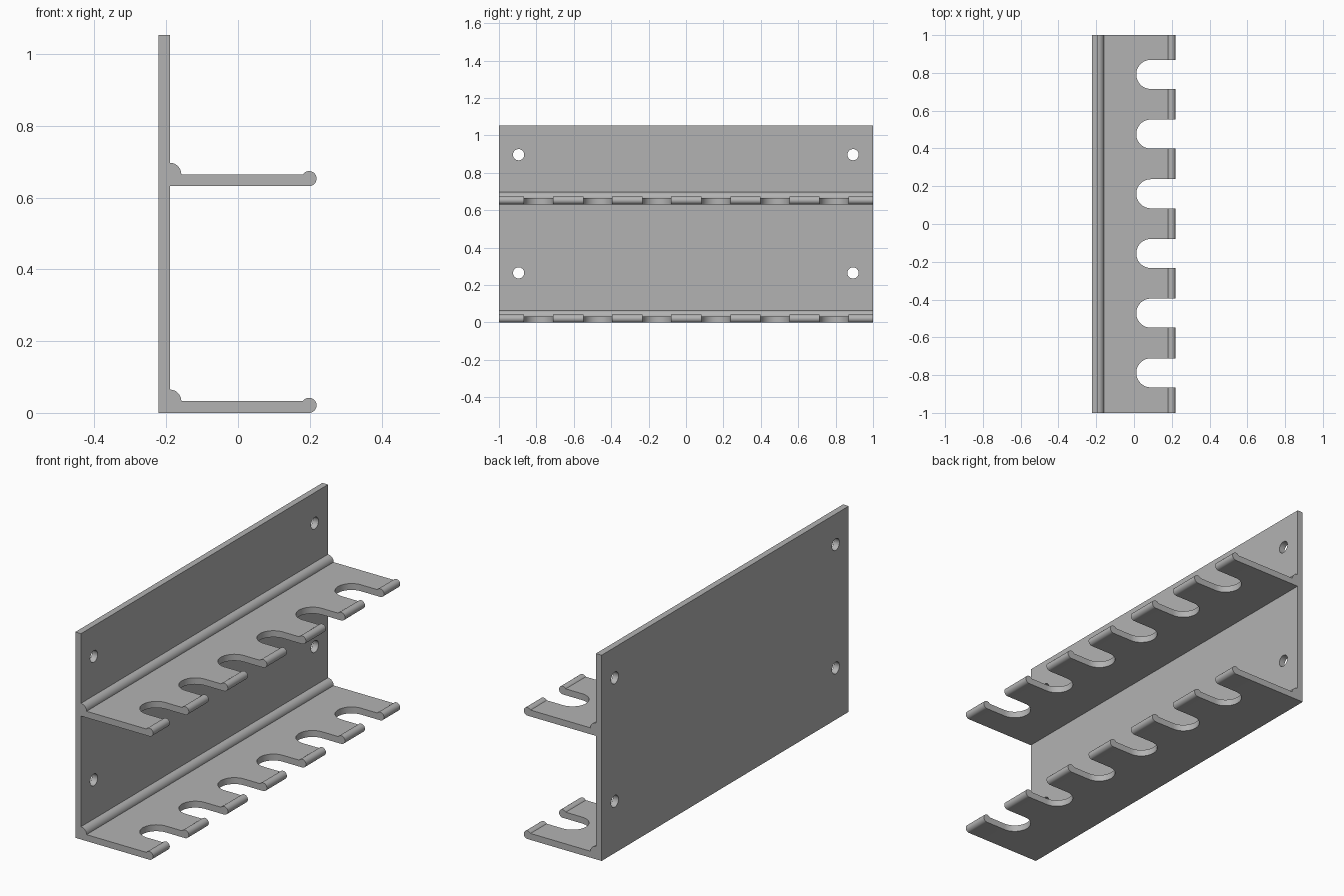
import bpy
import bmesh
from math import sin, cos, radians, asin, degrees
from mathutils import Vector

if "Cube" in bpy.data.objects:
    bpy.data.objects.remove(bpy.data.objects["Cube"])

BACK, WALL, HEIGHT = -0.222, -0.19, 1.054   # back plate
THICK, LIP_R, LIP_X = 0.033, 0.021, 0.198   # shelf and its rounded lip
BEAD = 0.032                                # bead in the inner corner
SHELVES = (0.0, 0.632)
SLOT_R, SLOT_X, PITCH = 0.077, 0.089, 0.316
HOLE_R = 0.03

grey = bpy.data.materials.new("plain grey")
grey.use_nodes = True
colour = (0.45, 0.45, 0.45, 1)
grey.diffuse_color = colour
grey.node_tree.nodes["Principled BSDF"].inputs["Base Color"].default_value = colour


def arc(cx, cy, r, start, end, steps):
    """Points on an arc, angles in degrees."""
    angles = [radians(start + (end - start) * i / steps) for i in range(steps + 1)]
    return [(cx + r * cos(a), cy + r * sin(a)) for a in angles]


def prism(bm, points, push):
    """Extrude a closed outline of 3D points along a vector."""
    face = bm.faces.new([bm.verts.new(p) for p in points])
    result = bmesh.ops.extrude_face_region(bm, geom=[face], use_keep_orig=True)
    moved = [g for g in result["geom"] if isinstance(g, bmesh.types.BMVert)]
    bmesh.ops.translate(bm, verts=moved, vec=Vector(push))


def finish(bm, name):
    bmesh.ops.recalc_face_normals(bm, faces=bm.faces[:])
    mesh = bpy.data.meshes.new(name)
    bm.to_mesh(mesh)
    bm.free()
    mesh.materials.append(grey)
    obj = bpy.data.objects.new(name, mesh)
    bpy.context.collection.objects.link(obj)
    return obj


# Back plate and both shelves as one continuous section
section = [(BACK, 0)]
lip_end = 180 - degrees(asin((THICK - LIP_R) / LIP_R))
for z in SHELVES:
    if z > 0:
        section.append((WALL, z))
    section += arc(LIP_X, z + LIP_R, LIP_R, -90, lip_end, 20)
    section += arc(WALL, z + THICK, BEAD, 0, 90, 12)
section += [(WALL, HEIGHT), (BACK, HEIGHT)]
bm = bmesh.new()
prism(bm, [(x, -1, z) for x, z in section], (0, 2, 0))
rack = finish(bm, "tool_rack")

# Round-ended slots through the shelves
bm = bmesh.new()
for i in range(6):
    y = (i - 2.5) * PITCH + 0.002
    outline = arc(SLOT_X, y, SLOT_R, 90, 270, 24) + [(0.4, y - SLOT_R), (0.4, y + SLOT_R)]
    prism(bm, [(px, py, -0.1) for px, py in outline], (0, 0, 1))

# Screw holes through the back plate
for y in (-0.895, 0.893):
    for z in (0.265, 0.897):
        ring = arc(y, z, HOLE_R, 0, 360, 32)[:-1]
        prism(bm, [(-0.3, py, pz) for py, pz in ring], (0.2, 0, 0))
cutter = finish(bm, "slot_and_hole_cutter")
cutter.hide_render = True

# Cut, then drop the cutter
cut = rack.modifiers.new("cut", "BOOLEAN")
cut.operation = "DIFFERENCE"
cut.solver = "EXACT"
cut.object = cutter
bpy.ops.object.select_all(action="DESELECT")
bpy.context.view_layer.objects.active = rack
rack.select_set(True)
bpy.ops.object.modifier_apply(modifier=cut.name)
bpy.data.objects.remove(cutter)
bpy.ops.object.shade_smooth_by_angle(angle=radians(30))
